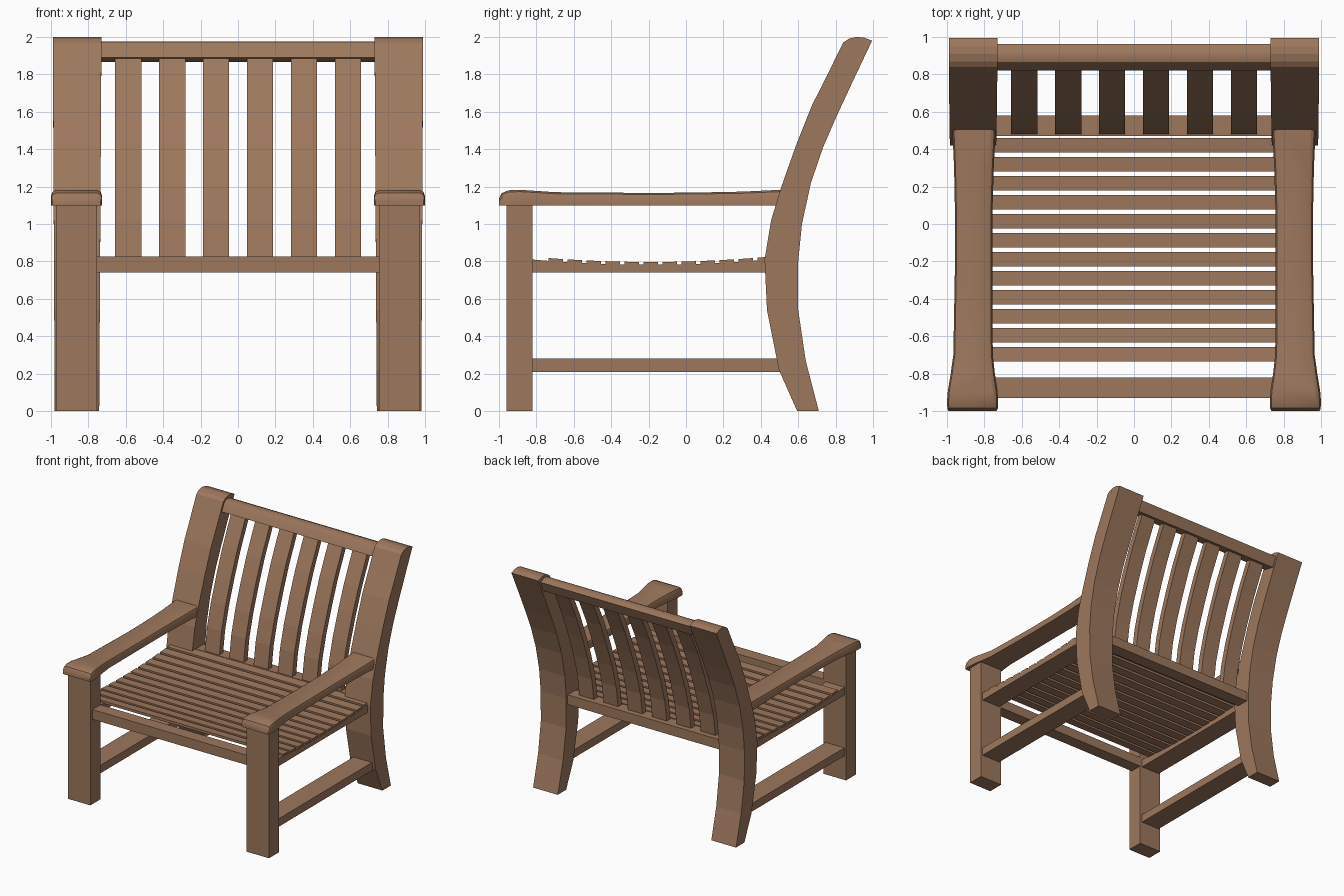
import bpy

if "Cube" in bpy.data.objects:
    bpy.data.objects.remove(bpy.data.objects["Cube"])

wood = bpy.data.materials.new("brown wood")
wood.diffuse_color = (0.34, 0.187, 0.11, 1)
wood.use_nodes = True
wood.node_tree.nodes["Principled BSDF"].inputs["Base Color"].default_value = wood.diffuse_color


def loft(name, rings, mirror=False, smooth=False):
    """Skin equal-sized closed rings and cap both ends."""
    n = len(rings[0])
    verts = [p for r in rings for p in r]
    faces = [tuple(range(n)), tuple(range((len(rings) - 1) * n, len(rings) * n))]
    for k in range(len(rings) - 1):
        for i in range(n):
            j = (i + 1) % n
            faces.append((k * n + i, k * n + j, (k + 1) * n + j, (k + 1) * n + i))
    me = bpy.data.meshes.new(name)
    me.from_pydata(verts, [], faces)
    ob = bpy.data.objects.new(name, me)
    bpy.context.collection.objects.link(ob)
    me.materials.append(wood)
    bpy.ops.object.select_all(action='DESELECT')
    bpy.context.view_layer.objects.active = ob
    ob.select_set(True)
    bpy.ops.object.mode_set(mode='EDIT')
    bpy.ops.mesh.select_all(action='SELECT')
    bpy.ops.mesh.normals_make_consistent(inside=False)
    bpy.ops.object.mode_set(mode='OBJECT')
    if smooth:
        bpy.ops.object.shade_smooth_by_angle(angle=0.5)
    if mirror:
        ob.modifiers.new("mirror", 'MIRROR')
    return ob


def beam(name, profile, x0, x1, mirror=False, smooth=False):
    """Extrude a y-z profile along x."""
    return loft(name, [[(x, y, z) for y, z in profile] for x in (x0, x1)], mirror, smooth)


def rect(y0, y1, z0, z1):
    return [(y0, z0), (y1, z0), (y1, z1), (y0, z1)]


def lerp(a, b, t):
    return a + (b - a) * t


# curved back posts: (front y, front z, back y, back z) up the height
stations = [(.594, 0, .71, 0), (.497, .22, .64, .27), (.433, .54, .60, .54),
            (.42, .81, .60, .80), (.455, 1.02, .62, 1.0), (.51, 1.20, .668, 1.22),
            (.588, 1.42, .733, 1.41), (.674, 1.636, .807, 1.58), (.757, 1.80, .90, 1.78),
            (.84, 1.97, .995, 1.98)]
rings = []
for fy, fz, by, bz in stations:
    a, b = lerp(.742, .73, fz / 2), lerp(.98, .99, fz / 2)
    rings.append([(a, fy, fz), (b, fy, fz), (b, by, bz), (a, by, bz)])
loft("back_post", rings, mirror=True)
# rounded post tops
beam("back_post_top", [(.84, 1.97), (.87, 1.99), (.91, 2.0), (.95, 1.997), (.995, 1.98)],
     .73, .99, mirror=True)

# front legs
beam("front_leg", rect(-.96, -.82, 0, 1.11), .755, .972, mirror=True)

# armrests, flared and rounded at the front
arm = [(-1.0, .735, .992, 1.135), (-.985, .727, .998, 1.165), (-.95, .726, 1.0, 1.18),
       (-.89, .73, .995, 1.183), (-.80, .744, .98, 1.177), (-.70, .755, .966, 1.17),
       (-.20, .757, .957, 1.166), (.05, .757, .957, 1.168), (.30, .75, .962, 1.173),
       (.53, .738, .972, 1.184)]
rings = []
for y, a, b, t in arm:
    h = t - 1.10
    rings.append([(a, y, 1.10), (b, y, 1.10), (b, y, 1.10 + h * .6), (b - .008, y, 1.10 + h * .88),
                  (b - .025, y, t), (a + .025, y, t), (a + .008, y, 1.10 + h * .88),
                  (a, y, 1.10 + h * .6)])
loft("armrest", rings, mirror=True, smooth=True)

# side stretchers low down
beam("side_stretcher", rect(-.83, .53, .21, .28), .775, .955, mirror=True)


# dished seat: height of slat tops
def seat_z(y):
    return .797 + .027 * ((y + .19) / .62) ** 2


ys = [-.83 + 1.27 * i / 12 for i in range(13)]
beam("seat_side_rail", [(.44, .74), (-.83, .74)] + [(y, seat_z(y) - .015) for y in ys],
     .775, .955, mirror=True)
beam("seat_front_rail", rect(-.93, -.82, .74, .825), -.76, .76)
beam("seat_back_rail", rect(.47, .58, .74, .825), -.76, .76)
for i in range(12):
    y0 = .383 - .1016 * i
    y1 = y0 + .078
    za, zb = seat_z(y0), seat_z(y1)
    beam("seat_slat", [(y0, za - .022), (y1, zb - .022), (y1, zb), (y0, za)], -.95, .95)

# curved back slats following the posts
path = [(.478, .80), (.51, 1.02), (.565, 1.22), (.64, 1.43), (.722, 1.636), (.80, 1.80), (.853, 1.91)]
for i in range(6):
    x = -.587 + .235 * i
    loft("back_slat", [[(x - .07, y, z), (x + .07, y, z), (x + .07, y + .05, z - .01),
                        (x - .07, y + .05, z - .01)] for y, z in path])

# top rail with rounded top
beam("top_rail", [(.82, 1.89), (.85, 1.95), (.865, 1.968), (.89, 1.976), (.925, 1.972),
                  (.962, 1.955), (.925, 1.866)], -.745, .745, smooth=True)
